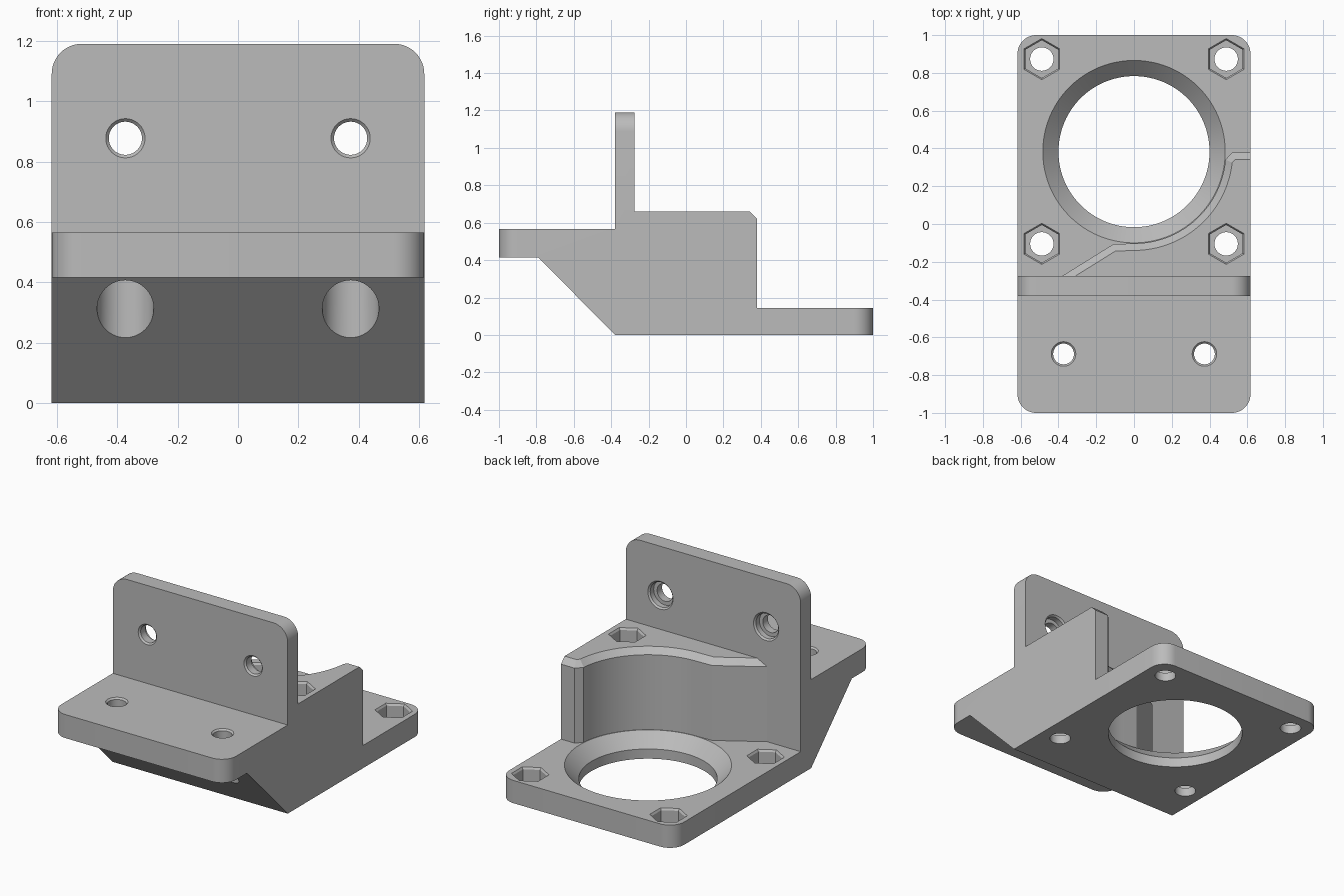
import bpy, bmesh
from math import cos, sin, radians, pi
from mathutils import Matrix, Vector

HALF = 0.617      # half width of the whole bracket
CORNER = 0.1      # radius of the rounded plate corners

cube = bpy.data.objects.get("Cube")
if cube:
    bpy.data.objects.remove(cube, do_unlink=True)

grey = bpy.data.materials.new("grey_plastic")
grey.use_nodes = True
tone = (0.5, 0.5, 0.5, 1)
grey.diffuse_color = tone
grey.node_tree.nodes["Principled BSDF"].inputs["Base Color"].default_value = tone


def finish(name, bm):
    bmesh.ops.recalc_face_normals(bm, faces=bm.faces)
    mesh = bpy.data.meshes.new(name)
    bm.to_mesh(mesh)
    bm.free()
    mesh.materials.append(grey)
    ob = bpy.data.objects.new(name, mesh)
    bpy.context.collection.objects.link(ob)
    return ob


def prism(points, offset):
    """Extrude a closed outline of 3D points along an offset."""
    bm = bmesh.new()
    face = bm.faces.new([bm.verts.new(p) for p in points])
    moved = bmesh.ops.extrude_face_region(bm, geom=[face], use_keep_orig=True)["geom"]
    verts = [g for g in moved if isinstance(g, bmesh.types.BMVert)]
    bmesh.ops.translate(bm, verts=verts, vec=offset)
    return bm


def bevel(bm, rule, size, segments):
    """Bevel every edge whose two ends both satisfy the rule."""
    edges = [e for e in bm.edges if rule(e.verts[0].co, e.verts[1].co)]
    bmesh.ops.bevel(bm, geom=edges, offset=size, segments=segments,
                    profile=0.5, affect='EDGES')


def turned(name, rings, sides, place, along_y=False, turn=0.0):
    """Stack (radius, height) rings into a solid, upright or along y."""
    bm = bmesh.new()
    loops = []
    for r, h in rings:
        angles = [turn + 2 * pi * i / sides for i in range(sides)]
        loops.append([bm.verts.new((r * cos(a), r * sin(a), h)) for a in angles])
    for low, high in zip(loops, loops[1:]):
        for i in range(sides):
            j = (i + 1) % sides
            bm.faces.new((low[i], low[j], high[j], high[i]))
    bm.faces.new(loops[0][::-1])
    bm.faces.new(loops[-1])
    if along_y:
        bm.transform(Matrix.Rotation(radians(-90), 4, 'X'))
    bm.transform(Matrix.Translation(place))
    ob = finish(name, bm)
    ob.hide_render = True
    return ob


def combine(target, other, operation):
    """Apply a boolean and remove the second solid."""
    mod = target.modifiers.new(operation, 'BOOLEAN')
    mod.operation, mod.solver, mod.object = operation, 'EXACT', other
    bpy.context.view_layer.objects.active = target
    bpy.ops.object.modifier_apply(modifier=mod.name)
    bpy.data.objects.remove(other, do_unlink=True)


def near(a, b):
    return abs(a - b) < 1e-4


# Front shelf, sloped gusset and upright wall from one side profile
side = [(-1, .565), (-1, .415), (-.79, .415), (-.38, 0), (-.275, 0),
        (-.275, 1.19), (-.38, 1.19), (-.38, .565)]
bm = prism([(-HALF, y, z) for y, z in side], (2 * HALF, 0, 0))
bevel(bm, lambda a, b: near(a.x, b.x) and (
    (near(a.y, -1) and near(b.y, -1)) or (near(a.z, 1.19) and near(b.z, 1.19))),
    CORNER, 12)
bracket = finish("motor_bracket", bm)

# Base plate with rounded back corners and a countersunk round opening
bm = prism([(-HALF, -.33, 0), (HALF, -.33, 0), (HALF, 1, 0), (-HALF, 1, 0)],
           (0, 0, .145))
bevel(bm, lambda a, b: near(a.x, b.x) and near(a.y, 1) and near(b.y, 1), CORNER, 12)
base = finish("base_plate", bm)
opening = turned("opening", [(.4, -.1), (.4, .062), (.483, .145), (.533, .195)],
                 96, (0, .383, 0))
combine(base, opening, 'DIFFERENCE')

# Raised block: its edge curves round the opening and is chamfered on top
path = [(-.468, -.33), (-.11, -.107)]
for i in range(31):
    a = radians(-90 + 85 * i / 30)
    path.append((.486 * cos(a), .383 + .486 * sin(a)))
path += [(.52, .379), (HALF, .379)]
outline = path + [(HALF, -.33)]
bm = prism([(x, y, 0) for x, y in outline], (0, 0, .66))
bevel(bm, lambda a, b: near(a.z, .66) and near(b.z, .66)
      and not (near(a.x, HALF) and near(b.x, HALF))
      and not (near(a.y, -.33) and near(b.y, -.33)), .037, 1)
block = finish("curved_block", bm)

combine(bracket, base, 'UNION')
combine(bracket, block, 'UNION')

# Four base bolts, each with a hexagonal nut pocket
for x in (-.488, .488):
    for y in (-.105, .873):
        top = .66 if x > 0 and y < 0 else .145
        pocket = [(.1, .055), (.1, top - .012), (.109, top), (.109, top + .02)]
        combine(bracket, turned("nut_pocket", pocket, 6, (x, y, 0), turn=pi / 6),
                'DIFFERENCE')
        combine(bracket, turned("bolt_hole", [(.062, -.1), (.062, .1)], 32, (x, y, 0)),
                'DIFFERENCE')

# Screw holes in the shelf and the wall, counterbored on the hidden side
for x in (-.373, .373):
    shelf = [(.094, 0), (.094, .46), (.055, .46), (.055, .555), (.065, .565), (.065, .6)]
    combine(bracket, turned("shelf_hole", shelf, 40, (x, -.688, 0)), 'DIFFERENCE')
    wall = [(.065, -.42), (.065, -.38), (.055, -.37), (.055, -.32),
            (.079, -.32), (.079, -.285), (.089, -.275), (.089, -.25)]
    combine(bracket, turned("wall_hole", wall, 40, (x, 0, .877), along_y=True),
            'DIFFERENCE')

bpy.ops.object.select_all(action='DESELECT')
bracket.select_set(True)
bpy.context.view_layer.objects.active = bracket
bpy.ops.object.shade_smooth_by_angle(angle=radians(25))
